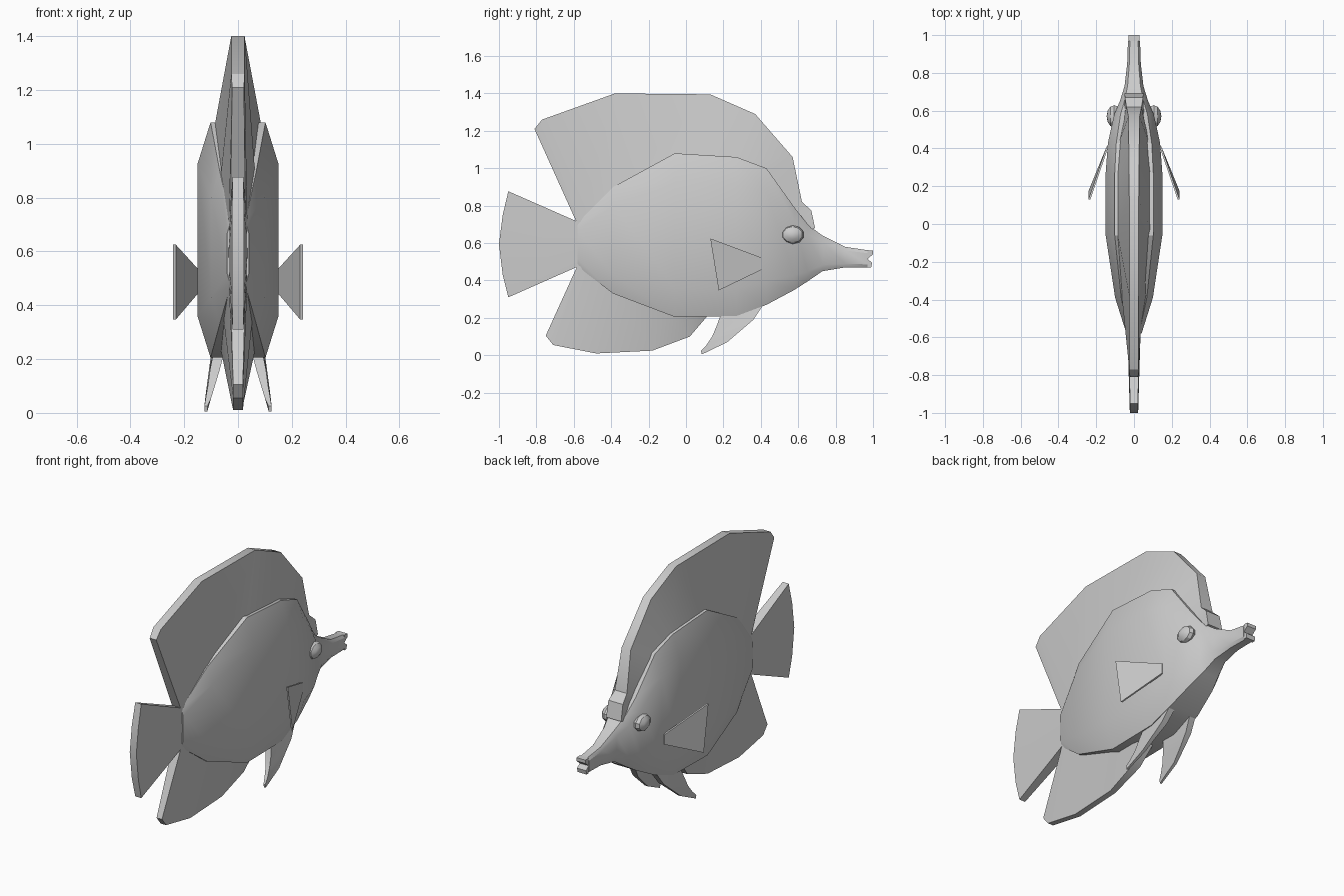
import bpy, bmesh, math
from mathutils import Vector

grey = bpy.data.materials.new("plain grey")
grey.diffuse_color = (0.6, 0.6, 0.6, 1)


def finish(name, bm):
    bmesh.ops.recalc_face_normals(bm, faces=bm.faces[:])
    me = bpy.data.meshes.new(name)
    bm.to_mesh(me)
    bm.free()
    me.materials.append(grey)
    ob = bpy.data.objects.new(name, me)
    bpy.context.collection.objects.link(ob)
    bpy.ops.object.select_all(action='DESELECT')
    ob.select_set(True)
    bpy.context.view_layer.objects.active = ob
    bpy.ops.object.shade_smooth_by_angle(angle=math.radians(30))
    return ob


def loft(name, rings):
    """Skin a row of closed rings and cap both ends."""
    bm = bmesh.new()
    rows = [[bm.verts.new(p) for p in r] for r in rings]
    n = len(rows[0])
    for a, b in zip(rows, rows[1:]):
        for i in range(n):
            j = (i + 1) % n
            bm.faces.new((a[i], a[j], b[j], b[i]))
    bm.faces.new(rows[0])
    bm.faces.new(rows[-1])
    return finish(name, bm)


def fin(name, sections):
    """Tapered fin: each section is base y, z, half width, tip y, z, half width."""
    loft(name, [[(-bw, by, bz), (bw, by, bz), (tw, ty, tz), (-tw, ty, tz)]
                for by, bz, bw, ty, tz, tw in sections])


# Body: y, bottom, top, half width
stations = [(-0.58, 0.475, 0.71, 0.04), (-0.39, 0.33, 0.90, 0.10),
            (-0.06, 0.205, 1.08, 0.15), (0.27, 0.21, 1.06, 0.15),
            (0.43, 0.27, 1.0, 0.138), (0.58, 0.35, 0.79, 0.105),
            (0.65, 0.395, 0.70, 0.075), (0.73, 0.45, 0.64, 0.05),
            (0.85, 0.47, 0.58, 0.036), (0.97, 0.47, 0.562, 0.032)]
rings = []
for y, lo, hi, w in stations:
    c, k = 0.175 * (hi - lo), 0.68 * w
    rings.append([(-k, y, hi), (k, y, hi), (w, y, hi - c), (w, y, lo + c),
                  (k, y, lo), (-k, y, lo), (-w, y, lo + c), (-w, y, hi - c)])
loft("body", rings)

# Jaws either side of the open mouth
for name, prof in (("upper_jaw", [(0.97, 0.562), (1.0, 0.56), (1.0, 0.54), (0.97, 0.515)]),
                   ("lower_jaw", [(0.97, 0.515), (0.995, 0.495), (0.99, 0.47), (0.97, 0.47)])):
    loft(name, [[(x, y, z) for y, z in prof] for x in (-0.03, 0.03)])

# Upright fins
fin("dorsal_fin", [
    (-0.58, 0.70, .028, -0.81, 1.21, .022), (-0.56, 0.70, .035, -0.77, 1.26, .025),
    (-0.38, 0.87, .065, -0.38, 1.40, .025), (-0.04, 1.05, .09, 0.13, 1.395, .025),
    (0.27, 1.03, .09, 0.37, 1.29, .027), (0.43, 0.96, .08, 0.57, 1.06, .03),
    (0.55, 0.77, .055, 0.62, 0.82, .04), (0.60, 0.70, .05, 0.67, 0.775, .048),
    (0.62, 0.66, .05, 0.69, 0.68, .05)])
fin("anal_fin", [
    (-0.58, 0.48, .028, -0.75, 0.105, .018), (-0.56, 0.49, .035, -0.71, 0.055, .018),
    (-0.39, 0.36, .055, -0.48, 0.01, .018), (-0.10, 0.24, .065, -0.18, 0.025, .018),
    (0.06, 0.23, .06, 0.02, 0.10, .025), (0.12, 0.23, .05, 0.11, 0.205, .04)])
fin("tail_fin", [
    (-0.57, 0.71, .032, -0.95, 0.877, .02), (-0.57, 0.65, .034, -0.98, 0.75, .022),
    (-0.57, 0.595, .035, -1.0, 0.595, .022), (-0.57, 0.54, .034, -0.98, 0.43, .022),
    (-0.57, 0.478, .032, -0.95, 0.31, .02)])

for side, s in (("left", -1), ("right", 1)):
    # Pectoral fin: thin swept blade
    tri = [(0.14, 0.41, 0.52), (0.236, 0.13, 0.625), (0.236, 0.175, 0.347), (0.14, 0.41, 0.46)]
    loft(side + "_pectoral_fin", [[(s * (x + d), y, z) for x, y, z in tri] for d in (-0.005, 0.005)])

    # Pelvic fin: curved spike; front y, z, rear y, z, inner x, outer x
    spike = [(0.42, 0.28, 0.19, 0.23, .05, .09), (0.36, 0.19, 0.165, 0.16, .068, .104),
             (0.29, 0.13, 0.14, 0.10, .086, .112), (0.22, 0.07, 0.11, 0.055, .10, .12),
             (0.085, 0.005, 0.08, 0.025, .114, .125)]
    loft(side + "_pelvic_fin", [[(s * a, fy, fz), (s * b, fy, fz), (s * b, ry, rz), (s * a, ry, rz)]
                                for fy, fz, ry, rz, a, b in spike])

    # Eye: flattened low-poly ball
    bm = bmesh.new()
    bmesh.ops.create_uvsphere(bm, u_segments=10, v_segments=6, radius=1)
    for v in bm.verts:
        v.co = Vector((s * (0.105 + 0.04 * v.co.z), 0.57 + 0.062 * v.co.x, 0.645 + 0.05 * v.co.y))
    finish(side + "_eye", bm)
